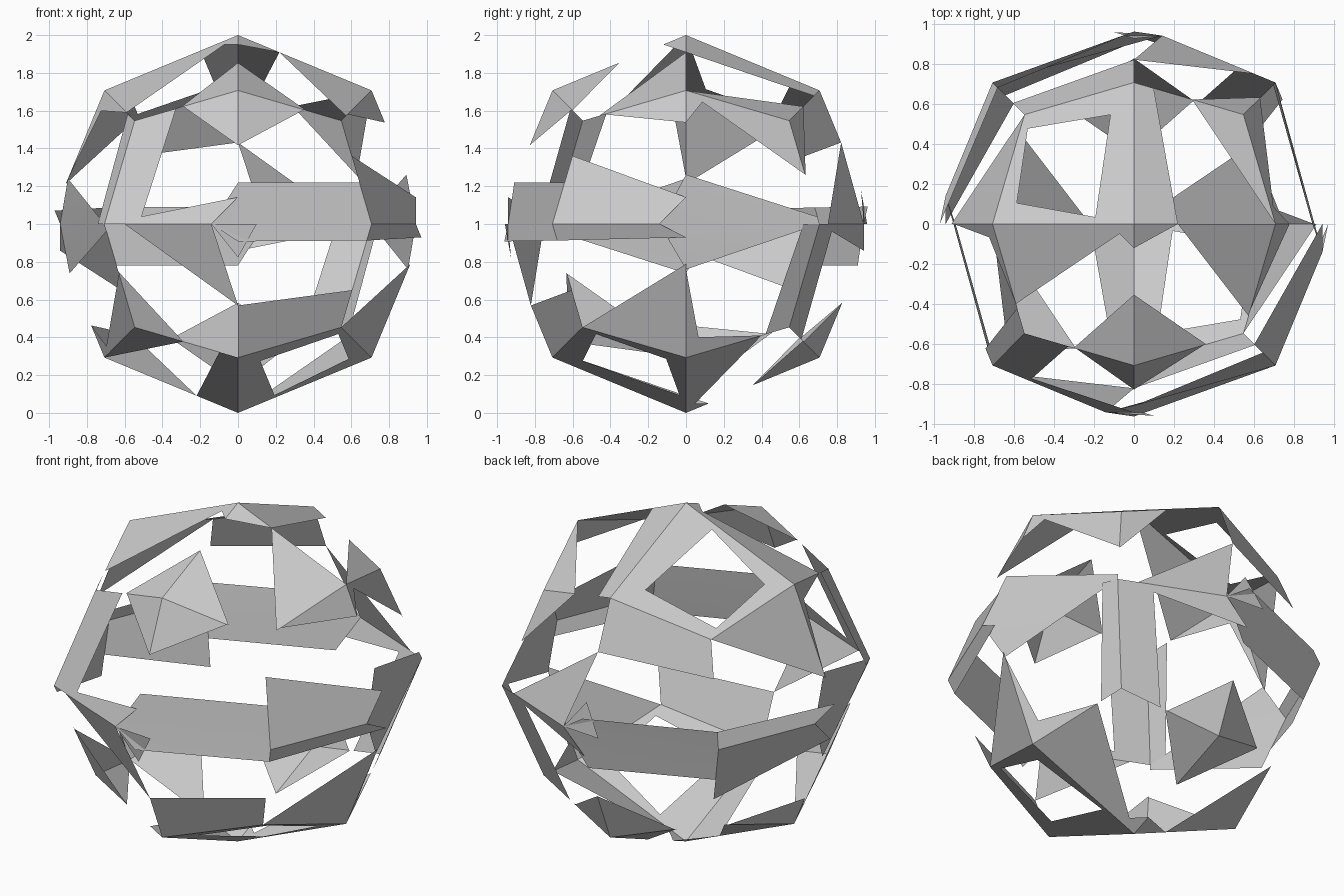
import bpy
import bmesh
import math
from mathutils import Vector

cube = bpy.data.objects.get("Cube")
if cube:
    bpy.data.objects.remove(cube, do_unlink=True)

# One plain grey for the whole shell
grey = bpy.data.materials.new("plain_grey")
grey.use_nodes = True
colour = (0.6, 0.6, 0.6, 1)
grey.diffuse_color = colour
grey.node_tree.nodes["Principled BSDF"].inputs["Base Color"].default_value = colour

RIGHT, BACK, TOP = Vector((1, 0, 0)), Vector((0, 1, 0)), Vector((0, 0, 1))
FRONT, LEFT, BOTTOM = -BACK, -RIGHT, -TOP

# Equator corners are pulled sideways, giving the band its twist
TWIST = 0.2

# Cube-corner distance that keeps every kite-shaped panel flat
CORNER = 1 / (2 * math.sqrt(2) - 1)


def pulled(corner):
    if abs(corner.z) > 0.5:
        return corner
    side = Vector((corner.y, -corner.x, 0))
    return corner.lerp((corner + side).normalized(), TWIST)


def panel_point(ring, p):
    """Point at distance p (in sides) around a four-sided panel."""
    p %= 4
    if p < 0.001:
        return pulled(ring[0])
    side = int(p)
    return ring[side].lerp(ring[(side + 1) % 4], p - side)


def add_arc(bm, ring, start, end):
    """Face that fills a panel's rim from start to end, closed by a chord."""
    if end <= start:
        end += 4
    stops = [start]
    stops += [k for k in range(math.floor(start) + 1, math.ceil(end))]
    stops.append(end)
    points = [panel_point(ring, p) for p in stops]
    # the same piece appears again opposite the centre
    for sign in (1, -1):
        verts = [bm.verts.new(q * sign) for q in points]
        face = bm.faces.new(verts)
        face.normal_update()
        if face.normal.dot(face.calc_center_median()) < 0:
            face.normal_flip()
        face.smooth = True


# Each panel: main direction, two side directions, and the rim arcs kept
panels = {
    "front": [
        (FRONT, RIGHT, TOP, [(3.69, 1.4), (2.36, 3.41)]),
        (FRONT, RIGHT, BOTTOM, [(3.87, 1.16), (3.75, .14), (1.64, 3.39)]),
        (FRONT, LEFT, TOP, [(3.8, 1), (.74, 2.4), (2.47, 3.41)]),
        (FRONT, LEFT, BOTTOM, [(3.39, .85), (1.46, 2.47)]),
    ],
    "side": [
        (RIGHT, FRONT, TOP, [(3.8, 1.66), (2.21, 3.24)]),
        (RIGHT, FRONT, BOTTOM, [(3.9, 1.16), (2, 3.7)]),
        (RIGHT, BACK, TOP, [(3.63, 1.07), (1.48, 3), (2.8, 3.24)]),
        (RIGHT, BACK, BOTTOM, [(3.66, 1), (.88, 2.23), (2.27, 3.15),
                               (2.85, 3.66)]),
    ],
    "cap": [
        (TOP, LEFT, FRONT, [(0, 1.73), (3.83, .17), (2.45, 3.5)]),
        (TOP, RIGHT, FRONT, [(.31, 1.84), (3.83, .31), (2.34, 3.5)]),
        (TOP, LEFT, BACK, [(2.82, .28), (0, 1.22), (.85, 2.05), (1.86, 3.2)]),
        (TOP, RIGHT, BACK, [(2.82, .31), (1, 2.47)]),
    ],
}

# Build the open shell
bm = bmesh.new()
for group in panels.values():
    for main, side_a, side_b, arcs in group:
        ring = [main, (main + side_a).normalized(),
                (main + side_a + side_b) * CORNER,
                (main + side_b).normalized()]
        for start, end in arcs:
            add_arc(bm, ring, start, end)

bmesh.ops.remove_doubles(bm, verts=bm.verts, dist=0.002)
bmesh.ops.translate(bm, verts=bm.verts, vec=TOP)

mesh = bpy.data.meshes.new("open_faceted_shell")
bm.to_mesh(mesh)
bm.free()
mesh.materials.append(grey)
shell = bpy.data.objects.new("open_faceted_shell", mesh)
bpy.context.collection.objects.link(shell)

bpy.ops.object.select_all(action="DESELECT")
shell.select_set(True)
bpy.context.view_layer.objects.active = shell
bpy.ops.object.shade_smooth_by_angle(angle=math.radians(30))
